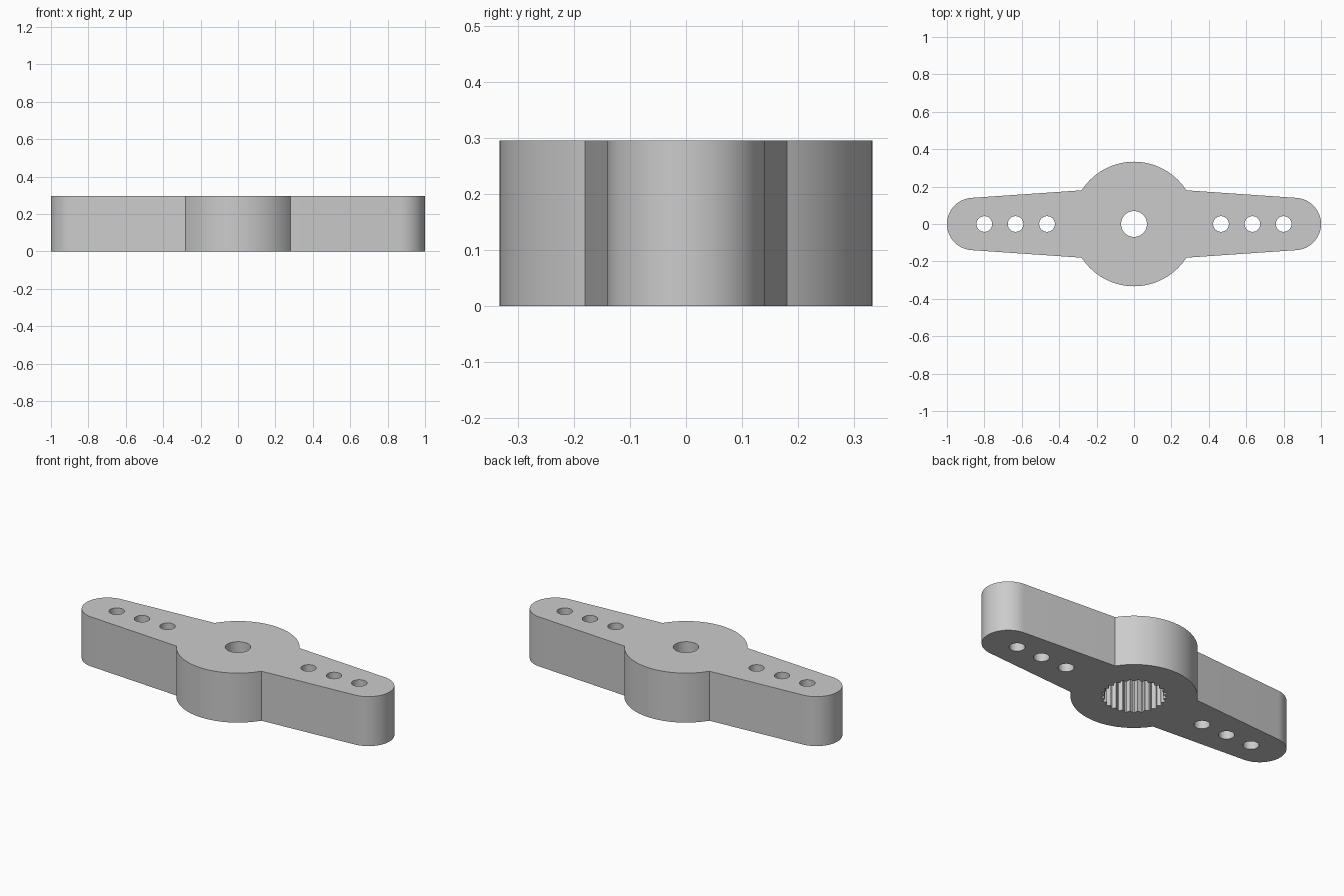
import bpy, bmesh
from math import sin, cos, pi, atan2, hypot, radians

cube = bpy.data.objects.get("Cube")
if cube:
    bpy.data.objects.remove(cube, do_unlink=True)

HEIGHT = 0.295
SOCKET_DEPTH = 0.222
TIP_X, TIP_R = 0.86, 0.14
ROOT_X, ROOT_Y = 0.28, 0.18
TEETH, TOOTH_IN, TOOTH_OUT = 25, 0.156, 0.172


def arc(cx, r, start, end, n):
    """Points along an arc centred on the x axis."""
    return [(cx + r * cos(start + (end - start) * i / n),
             r * sin(start + (end - start) * i / n)) for i in range(n + 1)]


def circle(cx, r, n):
    return arc(cx, r, 0, 2 * pi, n)[:-1]


def arm_outline():
    """One quarter (rounded tip, tapered side, hub) repeated by symmetry."""
    quarter = arc(TIP_X, TIP_R, 0, radians(86), 20)
    quarter += arc(0, hypot(ROOT_X, ROOT_Y), atan2(ROOT_Y, ROOT_X), pi / 2, 20)
    half = quarter + [(-x, y) for x, y in reversed(quarter[:-1])]
    return half[:-1] + [(-x, -y) for x, y in half[:-1]]


def spline_outline():
    """Ring of narrow trapezoid teeth."""
    pts = []
    step = 2 * pi / TEETH
    for i in range(TEETH):
        for part, r in ((-0.47, TOOTH_IN), (-0.08, TOOTH_OUT),
                        (0.08, TOOTH_OUT), (0.47, TOOTH_IN)):
            a = (i + part) * step
            pts.append((r * cos(a), r * sin(a)))
    return pts


bm = bmesh.new()


def wall(points, z0, z1):
    """Upright wall along a closed outline; returns its two edge loops."""
    loops = [[bm.verts.new((x, y, z)) for x, y in points] for z in (z0, z1)]
    n = len(points)
    for i in range(n):
        j = (i + 1) % n
        bm.faces.new((loops[0][i], loops[0][j], loops[1][j], loops[1][i]))
    return [[bm.edges.get((lp[i], lp[(i + 1) % n])) for i in range(n)]
            for lp in loops]


# Outer side and the small holes running right through the arms
bottom, top = wall(arm_outline(), 0, HEIGHT)
for side in (-1, 1):
    for x in (0.465, 0.633, 0.80):
        low, high = wall(circle(side * x, 0.042, 32), 0, HEIGHT)
        bottom += low
        top += high

# Toothed socket below, screw hole above it
low, socket_roof = wall(spline_outline(), 0, SOCKET_DEPTH)
bottom += low
low, high = wall(circle(0, 0.069, 40), SOCKET_DEPTH, HEIGHT)
socket_roof += low
top += high

# Flat faces
for edges in (bottom, top, socket_roof):
    bmesh.ops.triangle_fill(bm, edges=edges, use_beauty=True, normal=(0, 0, 1))
bmesh.ops.recalc_face_normals(bm, faces=bm.faces[:])

mesh = bpy.data.meshes.new("double_servo_arm")
bm.to_mesh(mesh)
bm.free()
arm = bpy.data.objects.new("double_servo_arm", mesh)
bpy.context.collection.objects.link(arm)

# Plain grey plastic
grey = bpy.data.materials.new("grey_plastic")
grey.use_nodes = True
colour = (0.6, 0.6, 0.6, 1)
grey.diffuse_color = colour
grey.node_tree.nodes["Principled BSDF"].inputs["Base Color"].default_value = colour
mesh.materials.append(grey)

bpy.ops.object.select_all(action='DESELECT')
arm.select_set(True)
bpy.context.view_layer.objects.active = arm
bpy.ops.object.shade_smooth_by_angle(angle=radians(20))
